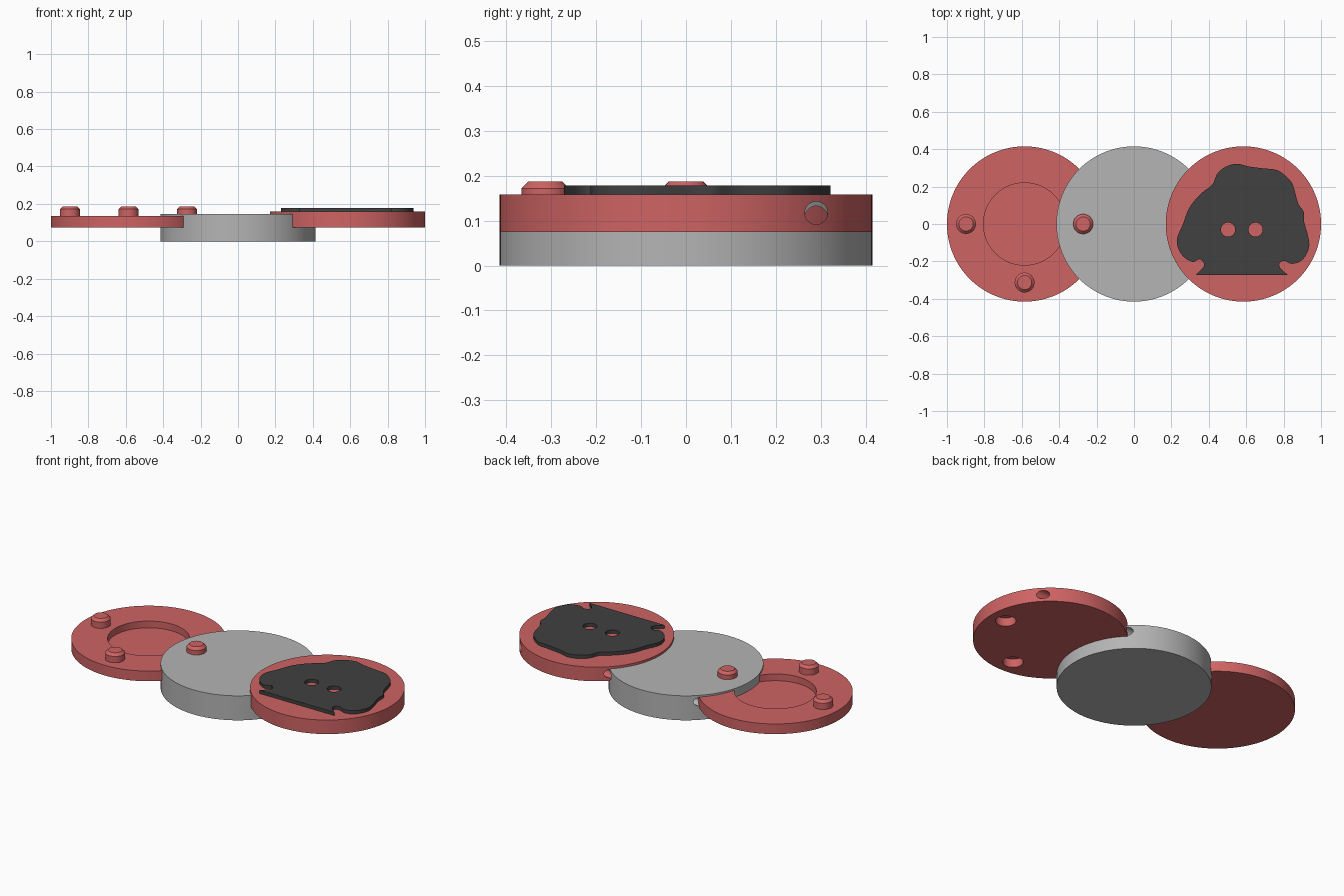
import bpy, math

if "Cube" in bpy.data.objects:
    bpy.data.objects.remove(bpy.data.objects["Cube"])

R, STEP, PIN = 0.415, 0.585, 0.313


def mat(name, c):
    m = bpy.data.materials.new(name)
    m.diffuse_color = (*c, 1)
    m.use_nodes = True
    m.node_tree.nodes["Principled BSDF"].inputs["Base Color"].default_value = m.diffuse_color
    return m


RED = mat("soft_red", (0.62, 0.125, 0.125))
GREY = mat("light_grey", (0.46, 0.46, 0.46))
BLACK = mat("charcoal", (0.052, 0.052, 0.052))


def select(ob):
    bpy.ops.object.select_all(action='DESELECT')
    ob.select_set(True)
    bpy.context.view_layer.objects.active = ob


def lathe(name, profile, x, y, material, n=128):
    """Revolve (radius, z) points; the first and last points lie on the axis."""
    verts, faces, rings = [], [], []
    for r, z in profile:
        start = len(verts)
        verts += [(x + r * math.cos(2 * math.pi * i / n), y + r * math.sin(2 * math.pi * i / n), z)
                  for i in range(n)]
        rings.append([start + i for i in range(n)])
    faces.append(rings[0][::-1])
    for a, b in zip(rings, rings[1:]):
        faces += [(a[i], a[(i + 1) % n], b[(i + 1) % n], b[i]) for i in range(n)]
    faces.append(rings[-1])
    me = bpy.data.meshes.new(name)
    me.from_pydata(verts, [], faces)
    me.materials.append(material)
    ob = bpy.data.objects.new(name, me)
    bpy.context.collection.objects.link(ob)
    return ob


def cut(ob, cutter):
    select(ob)
    m = ob.modifiers.new("cut", 'BOOLEAN')
    m.operation, m.solver, m.object = 'DIFFERENCE', 'EXACT', cutter
    bpy.ops.object.modifier_apply(modifier=m.name)
    bpy.data.objects.remove(cutter)


def smooth(ob):
    select(ob)
    bpy.ops.object.shade_smooth_by_angle(angle=math.radians(30))


def tunnel(x, z, material):
    bpy.ops.mesh.primitive_cylinder_add(vertices=32, radius=0.0255, depth=1.0,
                                        location=(x, 0.29, z), rotation=(0, math.pi / 2, 0))
    ob = bpy.context.object
    ob.hide_render = True
    ob.data.materials.append(material)
    return ob


# Three overlapping discs; the left one has a round recess
left = lathe("recessed_disc", [(R, 0.075), (R, 0.135), (0.22, 0.135), (0.22, 0.095)],
             -STEP, 0, RED)
middle = lathe("middle_disc", [(R, 0), (R, 0.145)], 0, 0, GREY)
right = lathe("lid_disc", [(R, 0.075), (R, 0.158)], STEP, 0, RED)

# Pins on the left disc, matching sockets under the right disc
for i, (dx, dy) in enumerate([(-PIN, 0), (0, -PIN), (PIN, 0)]):
    pin = lathe(f"pin_{i + 1}", [(0.053, 0.12), (0.053, 0.172), (0.038, 0.187)],
                -STEP + dx, dy, RED, 48)
    smooth(pin)
    socket = lathe("socket_cutter", [(0.055, 0.05), (0.055, 0.125)], STEP + dx, dy, RED, 48)
    socket.hide_render = True
    cut(right, socket)

# Cord tunnels running sideways through the middle and right discs
cut(middle, tunnel(0, 0.107, GREY))
cut(right, tunnel(STEP, 0.117, RED))
for ob in (left, middle, right):
    smooth(ob)

# Dark raised plate: smoothed outline with straight base and two round holes
outline = [(0.33, -0.272), (0.368, -0.235), (0.374, -0.21), (0.35, -0.188), (0.315, -0.203),
           (0.268, -0.178), (0.236, -0.13), (0.231, -0.075), (0.262, 0.0), (0.29, 0.075),
           (0.326, 0.128), (0.37, 0.172), (0.42, 0.212), (0.445, 0.268), (0.49, 0.306),
           (0.55, 0.322), (0.61, 0.308), (0.685, 0.298), (0.765, 0.288), (0.818, 0.25),
           (0.85, 0.208), (0.877, 0.112), (0.908, 0.064), (0.91, 0.01), (0.931, -0.065),
           (0.935, -0.13), (0.9, -0.192), (0.845, -0.213), (0.803, -0.197), (0.777, -0.213),
           (0.786, -0.24), (0.822, -0.272)]


def spline_points(p, steps=5):
    q = [p[0]] + p + [p[-1]]
    out = []
    for a, b, c, d in zip(q, q[1:], q[2:], q[3:]):
        for s in range(steps):
            t = s / steps
            out.append(tuple(0.5 * (2 * b[k] + (c[k] - a[k]) * t
                                    + (2 * a[k] - 5 * b[k] + 4 * c[k] - d[k]) * t ** 2
                                    + (3 * b[k] - a[k] - 3 * c[k] + d[k]) * t ** 3)
                             for k in (0, 1)))
    return out + [p[-1]]


def circle(x, y, r, n=40):
    return [(x + r * math.cos(2 * math.pi * i / n), y + r * math.sin(2 * math.pi * i / n))
            for i in range(n)]


cu = bpy.data.curves.new("raised_plate", 'CURVE')
cu.dimensions, cu.fill_mode, cu.extrude = '2D', 'BOTH', 0.0105
for pts in (spline_points(outline), circle(0.503, -0.03, 0.038), circle(0.65, -0.03, 0.038)):
    sp = cu.splines.new('POLY')
    sp.points.add(len(pts) - 1)
    for v, (x, y) in zip(sp.points, pts):
        v.co = (x, y, 0, 1)
    sp.use_cyclic_u = True
cu.materials.append(BLACK)
plate = bpy.data.objects.new("raised_plate", cu)
plate.location.z = 0.1675
bpy.context.collection.objects.link(plate)
select(plate)
bpy.ops.object.convert(target='MESH')
smooth(bpy.context.object)
